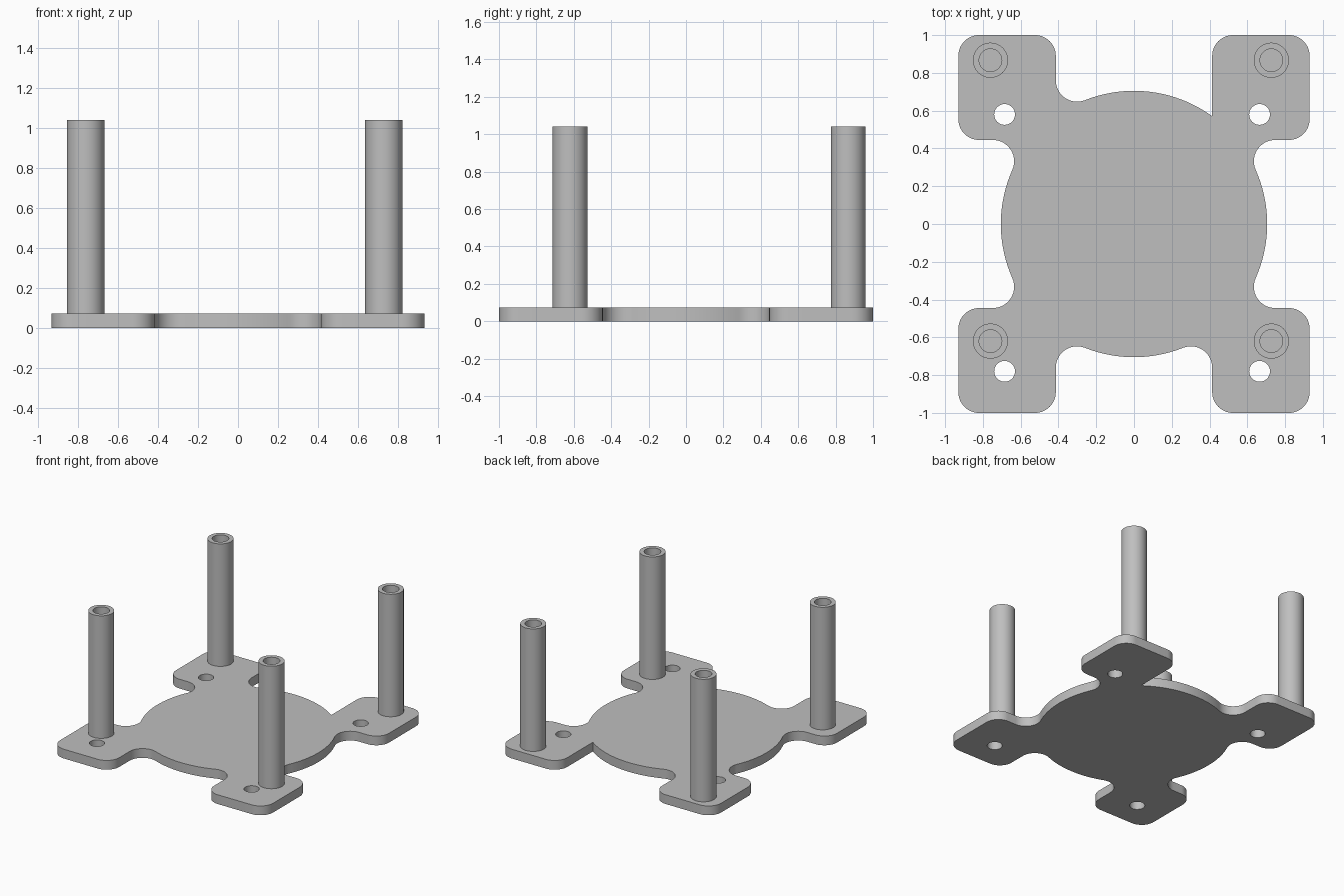
import bpy
import bmesh
from math import acos, atan2, hypot, pi, radians, cos, sin, sqrt

if "Cube" in bpy.data.objects:
    bpy.data.objects.remove(bpy.data.objects["Cube"], do_unlink=True)

# Main dimensions
PLATE_H, POST_TOP = 0.073, 1.04
DISC_R, FILLET_R, CORNER_R, HOLE_R = 0.705, 0.113, 0.11, 0.055
POST_R, BORE_R = 0.093, 0.06
PAD_X, PAD_Y = (0.414, 0.93), (0.445, 1.0)

grey = bpy.data.materials.new("plain grey")
grey.use_nodes = True
colour = (0.52, 0.52, 0.52, 1)
grey.diffuse_color = colour
grey.node_tree.nodes["Principled BSDF"].inputs["Base Color"].default_value = colour


def arc(cx, cy, r, start, end, steps=14):
    angles = [start + (end - start) * i / steps for i in range(steps + 1)]
    return [(cx + r * cos(a), cy + r * sin(a)) for a in angles]


def finish(name, bm):
    bmesh.ops.remove_doubles(bm, verts=bm.verts, dist=1e-5)
    bmesh.ops.recalc_face_normals(bm, faces=bm.faces)
    mesh = bpy.data.meshes.new(name)
    bm.to_mesh(mesh)
    bm.free()
    mesh.materials.append(grey)
    obj = bpy.data.objects.new(name, mesh)
    bpy.context.collection.objects.link(obj)
    bpy.ops.object.select_all(action="DESELECT")
    obj.select_set(True)
    bpy.context.view_layer.objects.active = obj
    bpy.ops.object.shade_smooth_by_angle(angle=radians(30))
    return obj


def quadrant(filleted):
    """Outline of one quarter of the plate, from the +x axis round to the +y axis."""
    reach = DISC_R + FILLET_R
    side_y = PAD_Y[0] - FILLET_R
    side_x = sqrt(reach ** 2 - side_y ** 2)
    side = atan2(side_y, side_x)
    pts = arc(0, 0, DISC_R, 0, side)
    pts += arc(side_x, side_y, FILLET_R, side + pi, pi / 2)
    # Three rounded pad corners
    right, top = PAD_X[1] - CORNER_R, PAD_Y[1] - CORNER_R
    pts += arc(right, PAD_Y[0] + CORNER_R, CORNER_R, -pi / 2, 0)
    pts += arc(right, top, CORNER_R, 0, pi / 2)
    pts += arc(PAD_X[0] + CORNER_R, top, CORNER_R, pi / 2, pi)
    # Join back to the disc, with a fillet or a sharp notch
    if filleted:
        end_x = PAD_X[0] - FILLET_R
        end_y = sqrt(reach ** 2 - end_x ** 2)
        join = atan2(end_y, end_x)
        pts += arc(end_x, end_y, FILLET_R, 0, join - pi)
    else:
        join = acos(PAD_X[0] / DISC_R)
    return pts + arc(0, 0, DISC_R, join, pi / 2)


def add_loop(bm, pts):
    clean = []
    for p in pts:
        if not clean or hypot(p[0] - clean[-1][0], p[1] - clean[-1][1]) > 1e-5:
            clean.append(p)
    if hypot(clean[0][0] - clean[-1][0], clean[0][1] - clean[-1][1]) < 1e-5:
        clean.pop()
    verts = [bm.verts.new((x, y, 0)) for x, y in clean]
    for i, v in enumerate(verts):
        bm.edges.new((verts[i - 1], v))


# Base plate: disc blended into four pads, with four through holes
outline = []
for sx, sy in ((1, 1), (-1, 1), (-1, -1), (1, -1)):
    pts = [(x * sx, y * sy) for x, y in quadrant((sx, sy) != (1, 1))]
    outline += pts if sx == sy else pts[::-1]

bm = bmesh.new()
add_loop(bm, outline)
for x in (-0.685, 0.665):
    for y in (-0.78, 0.58):
        add_loop(bm, arc(x, y, HOLE_R, 0, 2 * pi, 40))
bmesh.ops.triangle_fill(bm, edges=bm.edges[:], use_beauty=True, normal=(0, 0, 1))
ext = bmesh.ops.extrude_face_region(bm, geom=bm.faces[:])
top_verts = [g for g in ext["geom"] if isinstance(g, bmesh.types.BMVert)]
bmesh.ops.translate(bm, verts=top_verts, vec=(0, 0, PLATE_H))
finish("base_plate", bm)


# Hollow posts, bored down to the plate
def post(name, x, y):
    bm = bmesh.new()
    profile = [(POST_R, PLATE_H), (POST_R, POST_TOP), (BORE_R, POST_TOP), (BORE_R, PLATE_H)]
    verts = [bm.verts.new((r, 0, z)) for r, z in profile]
    edges = [bm.edges.new(pair) for pair in zip(verts, verts[1:])]
    bmesh.ops.spin(bm, geom=verts + edges, cent=(0, 0, 0), axis=(0, 0, 1),
                   angle=2 * pi, steps=48)
    finish(name, bm).location = (x, y, 0)


for side, x in (("right", -0.76), ("left", 0.727)):
    for end, y in (("front", -0.62), ("back", 0.867)):
        post(f"{end}_{side}_post", x, y)
